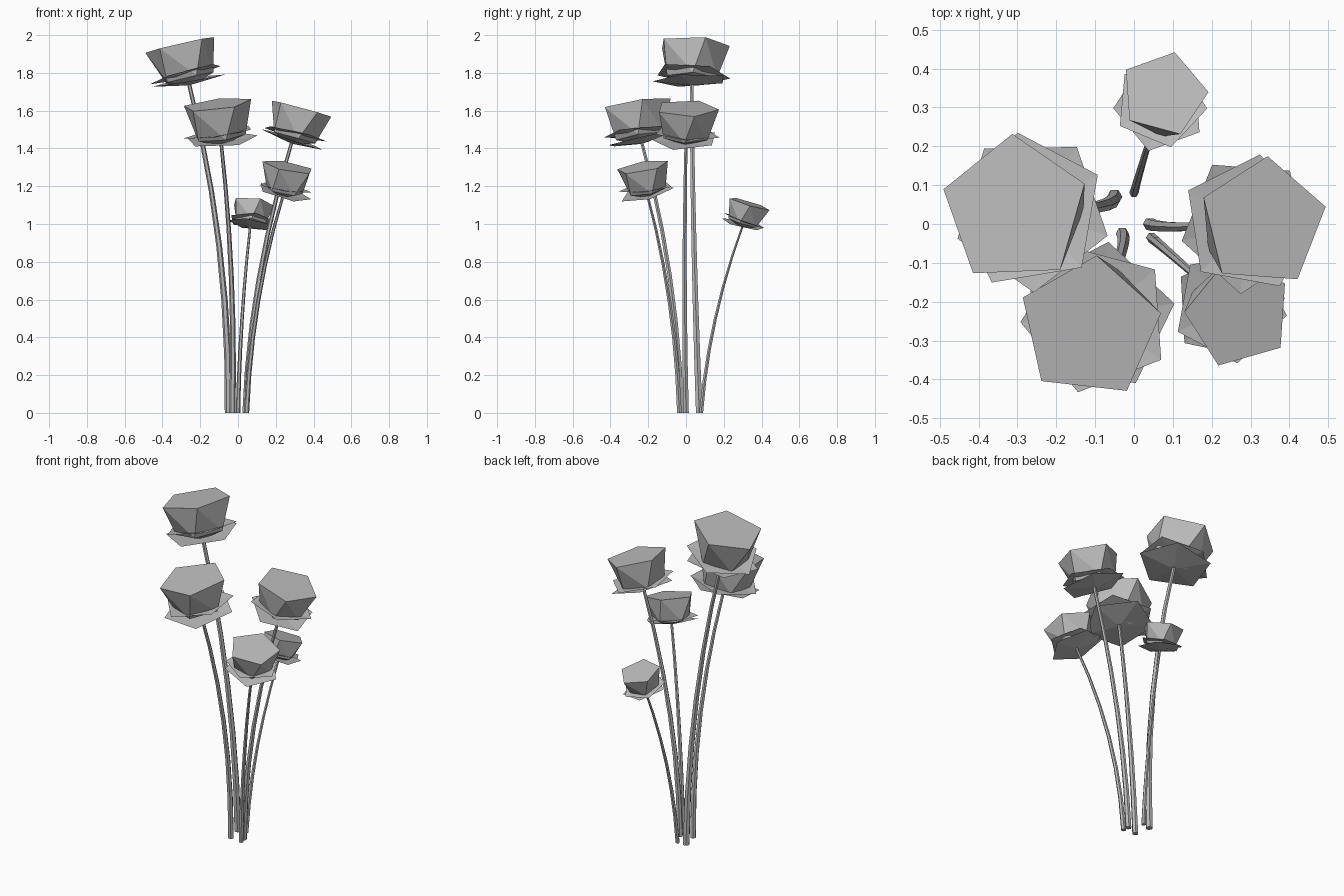
import bpy, bmesh, math
from mathutils import Vector, Matrix, Euler

old = bpy.data.objects.get("Cube")
if old:
    bpy.data.objects.remove(old, do_unlink=True)

grey = bpy.data.materials.new("plain_grey")
grey.use_nodes = True
colour = (0.5, 0.5, 0.5, 1)
grey.diffuse_color = colour
grey.node_tree.nodes["Principled BSDF"].inputs["Base Color"].default_value = colour


def finish(name, bm):
    bmesh.ops.recalc_face_normals(bm, faces=bm.faces)
    mesh = bpy.data.meshes.new(name)
    bm.to_mesh(mesh)
    bm.free()
    mesh.materials.append(grey)
    obj = bpy.data.objects.new(name, mesh)
    bpy.context.collection.objects.link(obj)


def loft(bm, rings):
    """Join rings of points with triangles and close both ends."""
    loops = [[bm.verts.new(p) for p in ring] for ring in rings]
    for a, b in zip(loops, loops[1:]):
        for i in range(len(a)):
            j = (i + 1) % len(a)
            bm.faces.new((a[i], a[j], b[i]))
            bm.faces.new((a[j], b[j], b[i]))
    bm.faces.new(loops[0][::-1])
    bm.faces.new(loops[-1])


def ring(radius, z, phase, sides=5):
    return [Vector((radius * math.cos(a), radius * math.sin(a), z))
            for a in (math.radians(phase) + math.tau * i / sides for i in range(sides))]


def stem(name, base, bend, top, width):
    """Six-sided tapering stalk along a quadratic arc."""
    bm = bmesh.new()
    base, bend, top = Vector(base), Vector(bend), Vector(top)
    rings = []
    for k in range(7):
        t = k / 6
        p = base.lerp(bend, t).lerp(bend.lerp(top, t), t)
        rings.append([p + v for v in ring(width * (1 - 0.45 * t), 0, 0, 6)])
    loft(bm, rings)
    finish(name, bm)


def head(name, centre, lean, size, phase, skirts):
    """Flared, slightly twisted five-sided bloom over two crossing five-sided leaf skirts."""
    up = Vector((lean[0], lean[1], 1)).normalized()
    turn_up = Vector((0, 0, 1)).rotation_difference(up).to_matrix().to_4x4()
    pose = Matrix.Translation(centre) @ turn_up @ Matrix.Scale(size, 4)

    bm = bmesh.new()
    loft(bm, [ring(0.3, 0.0, phase - 18), ring(0.7, 0.14, phase - 18), ring(0.98, 1.05, phase)])
    bm.transform(pose)
    finish(name + "_bloom", bm)

    for k, turn in enumerate(skirts):
        bm = bmesh.new()
        loft(bm, [ring(0.12, -0.04, turn), ring(1.03, 0.08, turn), ring(0.12, 0.0, turn)])
        tilt = Euler((0.06 - 0.12 * k, 0.06 - 0.1 * k, 0)).to_matrix().to_4x4()
        lift = Matrix.Translation((0, 0, 0.18 * k))
        bm.transform(pose @ lift @ tilt)
        finish(f"{name}_skirt_{k + 1}", bm)


# name, stem base, stem bend, head base, lean, head size, stem width, bloom turn, skirt turns
flowers = [
    ("tall_flower", (-0.05, 0.07, 0), (-0.045, 0.035, 0.9), (-0.26, 0.03, 1.745),
     (-0.23, 0.03), 0.2, 0.02, 20, (55, 27)),
    ("front_flower", (-0.03, -0.025, 0), (-0.012, -0.045, 0.75), (-0.09, -0.235, 1.435),
     (-0.12, -0.16), 0.193, 0.017, 12, (10, 40)),
    ("left_flower", (0.04, 0.0, 0), (0.06, -0.015, 0.7), (0.285, 0.0, 1.435),
     (0.27, 0.02), 0.175, 0.017, 14, (50, 80)),
    ("short_front_flower", (0.045, -0.035, 0), (0.07, -0.055, 0.6), (0.24, -0.205, 1.155),
     (0.2, -0.18), 0.146, 0.014, 33, (5, 62)),
    ("back_flower", (0.0, 0.08, 0), (0.01, 0.12, 0.5), (0.065, 0.3, 0.99),
     (0.1, 0.3), 0.118, 0.012, 3, (40, 66)),
]
for name, base, bend, top, lean, size, width, phase, skirts in flowers:
    stem(name + "_stem", base, bend, top, width)
    head(name, top, lean, size, phase, skirts)
